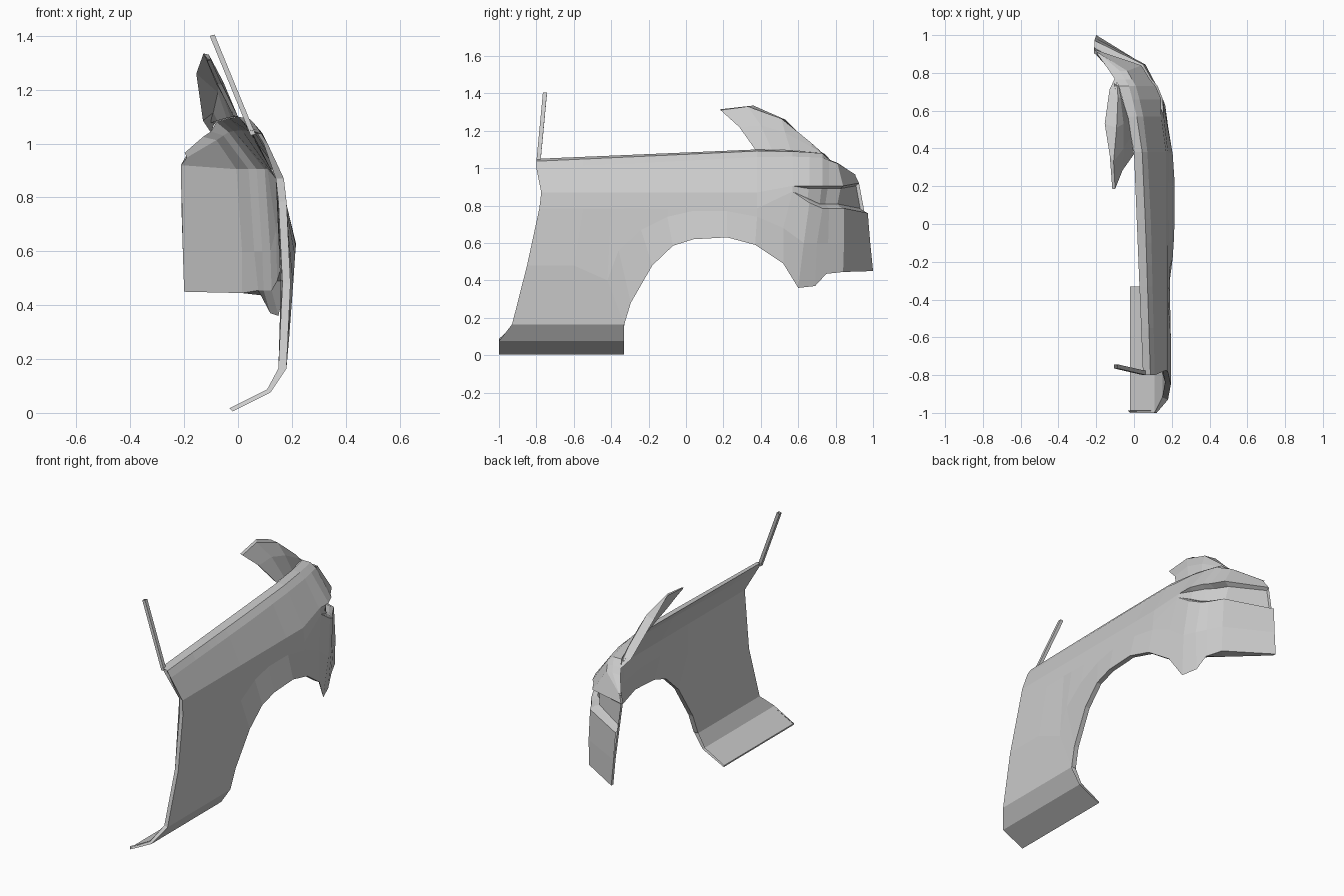
import bpy
from mathutils import Vector

if "Cube" in bpy.data.objects:
    bpy.data.objects.remove(bpy.data.objects["Cube"])


def interp(table, t):
    """Piecewise linear lookup; entries are (key, value, value)."""
    if t <= table[0][0]:
        return Vector(table[0][1:])
    for a, b in zip(table, table[1:]):
        if t <= b[0]:
            k = (t - a[0]) / (b[0] - a[0])
            return Vector(a[1:]).lerp(Vector(b[1:]), k)
    return Vector(table[-1][1:])


def loft(name, rows, skip=lambda r, c: False):
    """Skin equal-length rows of points into a flat-shaded sheet."""
    n = len(rows[0])
    verts = [tuple(p) for row in rows for p in row]
    faces = [(r * n + c, r * n + c + 1, (r + 1) * n + c + 1, (r + 1) * n + c)
             for r in range(len(rows) - 1) for c in range(n - 1) if not skip(r, c)]
    mesh = bpy.data.meshes.new(name)
    mesh.from_pydata(verts, [], faces)
    mesh.validate()
    ob = bpy.data.objects.new(name, mesh)
    bpy.context.collection.objects.link(ob)
    return ob


def shift(row, d):
    return [Vector(p) + Vector(d) for p in row]


# Shared curves: body side x(z), front shut line y(z), shoulder and top edge (x, z)(y)
SIDE = [(.005, -.02, 0), (.075, .12, 0), (.165, .18, 0), (.48, .195, 0),
        (.7, .186, 0), (.86, .175, 0), (1.0, .11, 0)]
FRONT = [(.005, -1, 0), (.075, -1, 0), (.165, -.93, 0), (.48, -.85, 0),
         (.85, -.77, 0), (1.0, -.8, 0), (1.05, -.8, 0)]
SHOULDER = [(-.8, .11, 1.0), (0, .09, 1.04), (.4, .07, 1.06), (.6, .045, 1.062),
            (.73, .01, 1.055), (.81, -.035, 1.025), (.905, -.19, .96)]
EDGE = [(-.8, .048, 1.05), (.38, 0, 1.10), (.55, -.03, 1.095), (.73, -.08, 1.08),
        (.765, -.10, 1.045), (.81, -.13, 1.025), (.905, -.198, .966)]

# Columns: lip y, z, x | flare edge y, z | upper y | plan inset
COLS = [(-.93, .165, .18, -.85, .48, -.8, 0), (-.63, .165, .18, -.6, .48, -.55, 0),
        (-.33, .165, .18, -.42, .40, -.4, 0), (-.295, .28, .19, -.36, .56, -.33, 0),
        (-.18, .48, .205, -.24, .67, -.22, 0), (-.07, .585, .212, -.1, .74, -.1, 0),
        (.04, .62, .215, .03, .77, .03, 0), (.22, .63, .215, .22, .77, .22, 0),
        (.37, .59, .205, .38, .74, .38, 0), (.52, .49, .18, .52, .68, .57, -.01),
        (.6, .36, .15, .63, .6, .66, -.025), (.69, .37, .12, .70, .6, .73, -.055),
        (.75, .435, .10, .76, .6, .765, -.085), (.84, .445, .06, .845, .6, .81, -.13),
        (1.0, .45, -.2, .985, .6, .905, -.395)]
LAST = len(COLS) - 1
LAMP = 9            # first column of the lamp opening

# Main quarter panel rows, from wheel lip up to the window edge
lip, flare, low, high, shoulder, band, top = ([] for _ in range(7))
for i, (ay, az, ax, by, bz, ty, inset) in enumerate(COLS):
    zl = {9: .875, 10: .815, LAST: .76}.get(i, .785)
    zh = .87 if i < LAMP else .905
    yl = yh = ty
    if i == 0:
        yl, yh = interp(FRONT, zl).x, interp(FRONT, zh).x
    elif i == LAST - 1:
        yl, yh = .845, .84
    elif i == LAST:
        yl, yh, zh = .972, .925, .92
    lip.append(Vector((ax, ay, az)))
    flare.append(Vector((interp(SIDE, bz).x + inset, by, bz)))
    low.append(Vector((interp(SIDE, zl).x + inset, yl, zl)))
    high.append(Vector((interp(SIDE, zh).x + inset + (.015 if LAMP < i < LAST else 0), yh, zh)))
    s, e = interp(SHOULDER, ty), interp(EDGE, ty)
    shoulder.append(Vector((s.x, ty, s.y)))
    top.append(Vector((e.x, ty, e.y)))
    band.append((shoulder[-1] + top[-1]) / 2 + Vector((.008, 0, .012 if i < 12 else .003)))
low[LAST].x, high[LAST].x = -.21, -.212

rows = [lip, flare, low, high, shoulder, band, top]
loft("quarter_panel", rows, lambda r, c: r == 2 and c >= LAMP)

# Tail lamp recess: stepped pocket behind the opening
lo, hi = low[LAMP:], high[LAMP:]
depth = [0, .025, .035, .04, .04, 0]
back = [0, .01, .015, .02, .035, .04]
lo_step = [p + Vector((-d * .3, -b * .8, .015 if b else 0)) for p, d, b in zip(lo, depth, back)]
lo_in = [p + Vector((-d, -b, .024 if b else 0)) for p, d, b in zip(lo, depth, back)]
hi_in = [p + Vector((-d, -b * .4, -.014 if b else 0)) for p, d, b in zip(hi, depth, back)]
loft("lamp_recess", [lo, lo_step, lo_in, hi_in, hi])

# Inner skin lining the panel and passing behind the lamp pocket
offset = [(-.03, .012)] + [(-.03, 0)] * 8 + [(-.035, 0), (-.045, -.01), (-.045, -.03),
                                             (-.045, -.04), (-.045, -.05), (0, -.02)]
skin = [[p + Vector((dx, dy, 0)) for p, (dx, dy) in zip(row, offset)]
        for row in (lip, flare, high, shoulder)]
for p in skin[3]:
    p.z -= .012
for i in (10, 11, 12):          # the lining stops above the lower tip of the panel
    skin[0][i].z = .455
    skin[0][i].x = lip[i].x - .025
loft("inner_skin", skin + [top])

# Wheel arch and bumper bottom returns joining outer and inner skins
loft("arch_lip", [lip[2:], skin[0][2:]])

# Rear end return at the inboard edge
loft("rear_edge", [[r[LAST] for r in (lip, flare, high, shoulder)], [r[LAST] for r in skin]])

# Sill: two bent strips below the door line, with a thin inner layer
sill = []
for z in (.165, .075, .005):
    x, y0 = interp(SIDE, z).x, interp(FRONT, z).x
    sill.append([Vector((x, y0 + (-.332 - y0) * k / 2, z)) for k in range(3)])
lining = [shift(sill[2], (-.002, 0, .01)), shift(sill[1], (-.012, 0, .012)), skin[0][:3]]
loft("sill", sill + lining)

# Front shut-line flange, following the sill and panel edge
edge = [r[0] for r in reversed(sill)] + [r[0] for r in rows[1:]]
inner = [p + Vector((-.012 if p.z < .1 else -.03 if p.z < .95 else -.015, .012,
                     .012 if p.z < .1 else 0)) for p in edge]
loft("door_flange", [edge, inner])

# Rear roof pillar: outer face rising from the top edge, folded over to the rear window
base = [(0, .37, 1.10), (-.015, .46, 1.098), (-.03, .56, 1.095), (-.065, .67, 1.085), (-.08, .73, 1.08)]
mid = [(-.06, .285, 1.22), (-.055, .40, 1.23), (-.055, .53, 1.19), (-.072, .67, 1.115), (-.085, .735, 1.075)]
crease = [(-.10, .185, 1.31), (-.108, .33, 1.33), (-.092, .51, 1.265), (-.085, .67, 1.135), (-.09, .74, 1.07)]
fold = [(-.115, .185, 1.315), (-.128, .36, 1.335), (-.155, .53, 1.26), (-.13, .71, 1.085), (-.1, .775, 1.04)]
loft("rear_pillar", [base, mid, crease, fold])

# Inner closing face of the pillar
loft("pillar_lining", [shift(base, (-.012, .005, 0)), shift(mid, (-.02, .008, 0)), fold])

# Pillar front edge return
front = [base[0], mid[0], crease[0]]
loft("pillar_return", [front, shift(front, (-.016, .008, 0))])

# Slim door-frame strip leaning inward
foot, tip = Vector((.047, -.80, 1.03)), Vector((-.105, -.765, 1.40))
ring = [(0, 0, 0), (.018, 0, .005), (.018, .022, .005), (0, .022, 0), (0, 0, 0)]
loft("frame_strip", [[foot + Vector(o) for o in ring],
                     [tip + Vector(o) for o in ring]])
